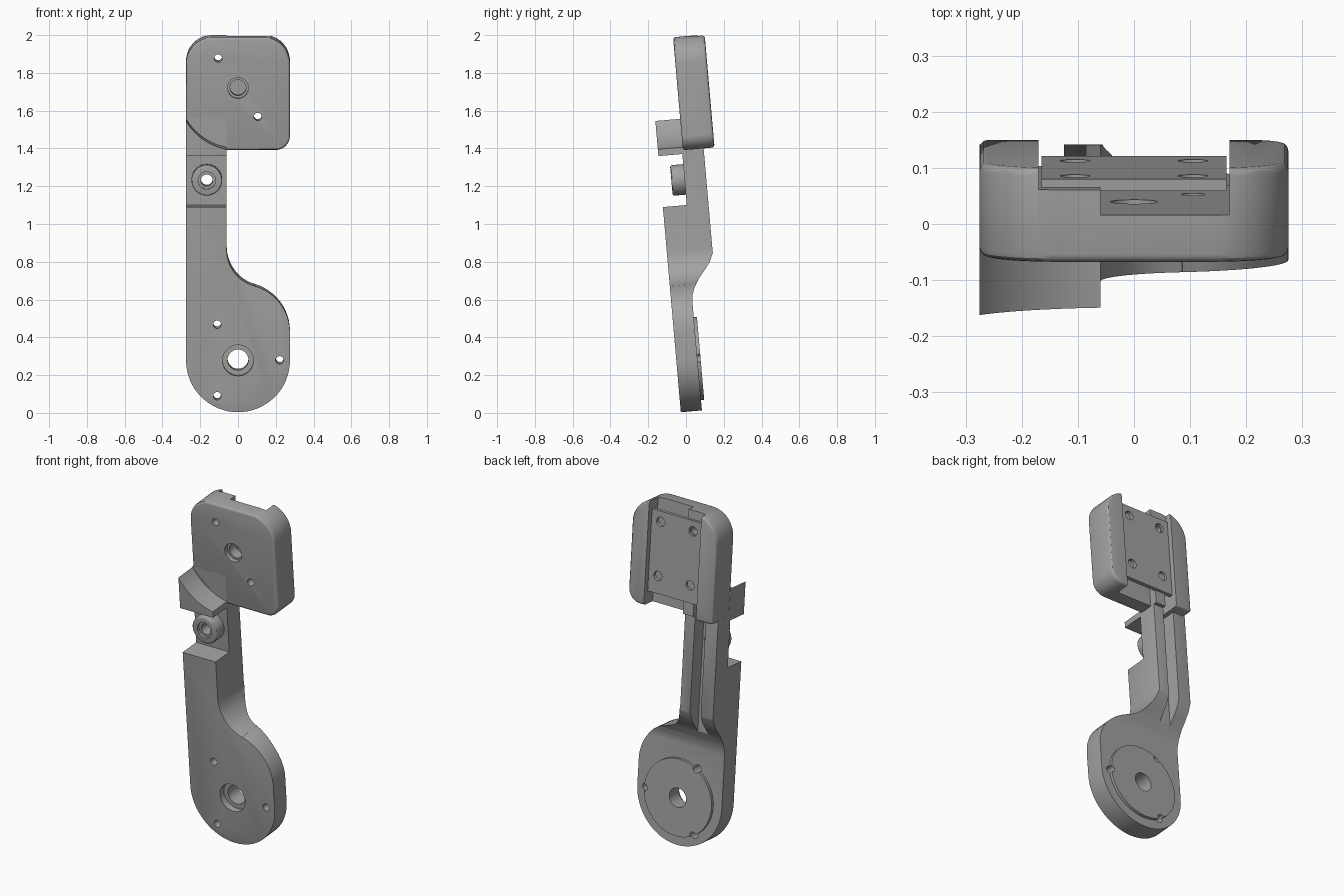
import bpy, bmesh, math
from mathutils import Matrix

if "Cube" in bpy.data.objects:
    bpy.data.objects.remove(bpy.data.objects["Cube"])

TILT = Matrix.Rotation(math.radians(5), 4, 'X')
FRONT, BACK = -0.027, 0.215          # depth range of the arm
HEAD_FRONT, HEAD_BACK = 0.105, 0.273
HUB = (0, 0.281)                     # lower pivot
HEAD = (0, 1.717)                    # head centre
BOSS = (-0.165, 1.232)

grey = bpy.data.materials.new("plain_grey")
grey.use_nodes = True
grey.diffuse_color = (0.36, 0.36, 0.36, 1)
grey.node_tree.nodes["Principled BSDF"].inputs["Base Color"].default_value = grey.diffuse_color


def arc(cx, cz, r, a0, a1, n=12):
    angles = [math.radians(a0 + (a1 - a0) * i / n) for i in range(n + 1)]
    return [(cx + r * math.cos(a), cz + r * math.sin(a)) for a in angles]


def rect(x0, x1, z0, z1):
    return [(x0, z0), (x1, z0), (x1, z1), (x0, z1)]


def disc(centre, r, n=48):
    return arc(*centre, r, 0, 360, n)[:-1]


def prism(name, outline, a, b, axis='Y'):
    """Extrude an outline from depth a to b, along y (x, z points) or x (y, z points)."""
    bm = bmesh.new()
    place = (lambda p, d: (p[0], d, p[1])) if axis == 'Y' else (lambda p, d: (d, p[0], p[1]))
    lo = [bm.verts.new(place(p, a)) for p in outline]
    hi = [bm.verts.new(place(p, b)) for p in outline]
    bm.faces.new(lo)
    bm.faces.new(hi)
    n = len(outline)
    for i in range(n):
        j = (i + 1) % n
        bm.faces.new((lo[i], lo[j], hi[j], hi[i]))
    bmesh.ops.recalc_face_normals(bm, faces=bm.faces)
    mesh = bpy.data.meshes.new(name)
    bm.to_mesh(mesh)
    bm.free()
    ob = bpy.data.objects.new(name, mesh)
    bpy.context.scene.collection.objects.link(ob)
    return ob


def finish(ob, cutters=(), bevel=0.0):
    """Round the edges, cut the recesses, then tilt and shade the part."""
    if bevel:
        m = ob.modifiers.new("rounding", 'BEVEL')
        m.width, m.segments, m.limit_method = bevel, 3, 'ANGLE'
        m.angle_limit = math.radians(40)
    for c in cutters:
        c.hide_render = True
        m = ob.modifiers.new("cut", 'BOOLEAN')
        m.operation, m.solver, m.object = 'DIFFERENCE', 'EXACT', c
    bpy.context.view_layer.update()
    shape = ob.evaluated_get(bpy.context.evaluated_depsgraph_get())
    mesh = bpy.data.meshes.new_from_object(shape)
    ob.modifiers.clear()
    ob.data = mesh
    for c in cutters:
        bpy.data.objects.remove(c)
    mesh.materials.clear()
    mesh.materials.append(grey)
    mesh.shade_smooth()
    mesh.set_sharp_from_angle(angle=math.radians(30))
    mesh.transform(TILT)


def cut(outline, a, b, axis='Y'):
    return prism("cutter", outline, a, b, axis)


# Arm: round hub at the bottom, narrow neck up to the cradle under the head
outline = (arc(*HUB, 0.275, 180, 360, 32) + arc(0.02, 0.43, 0.255, 0, 75)
           + arc(0.137, 0.867, 0.197, 255, 180) + [(-0.06, 1.56), (-0.275, 1.56)])
hub_back = [(0.085, -0.1), (0.085, 0.59), (0.09, 0.62), (0.102, 0.655), (0.131, 0.705),
            (0.165, 0.745), (0.195, 0.785), (0.21, 0.82), (0.23, 0.86), (0.4, 0.86), (0.4, -0.1)]
arm_cuts = [
    cut(hub_back, -0.5, 0.5, 'X'),                           # curved drop to the thin hub
    cut(rect(-0.5, 0.5, 1.096, 1.367), -0.2, 0.1),           # front step around the boss
    cut(disc(HEAD, 0.32, 96), -0.2, HEAD_FRONT),             # concave cradle
    cut(rect(-0.5, 0.5, 1.4, 1.7), 0.115, 0.4),              # room for the head
    cut(rect(-0.195, -0.125, 0.66, 1.45), 0.13, 0.4),        # cable channel
    cut(disc(HUB, 0.055), -0.2, 0.3),
    cut(disc(HUB, 0.082), -0.2, 0.01),
    cut(disc(BOSS, 0.031), 0, 0.3),
]
screws = [(-0.11, 0.472), (0.22, 0.283), (-0.11, 0.092)]
arm_cuts += [cut(disc(p, 0.021, 20), -0.2, 0.3) for p in screws]
finish(prism("arm", outline, FRONT, BACK), arm_cuts, 0.012)

# Round pad on the back of the hub
pad = prism("hub_pad", disc(HUB, 0.22, 64), 0.07, 0.102)
finish(pad, [cut(disc(HUB, 0.055), 0, 0.2)] + [cut(disc(p, 0.021, 20), 0, 0.2) for p in screws])

# Boss on the thin part of the arm
boss = prism("boss", disc(BOSS, 0.081), 0.03, 0.11)
finish(boss, [cut(disc(BOSS, 0.031), -0.1, 0.2), cut(disc(BOSS, 0.046), -0.1, 0.045)], 0.01)

# Head: rounded block with a stepped channel down its back
outline = ([(-0.275, 1.387)] + arc(0.2, 1.462, 0.075, 270, 360)
           + arc(0.135, 1.847, 0.14, 0, 90) + arc(-0.135, 1.847, 0.14, 90, 180))
pins = [(-0.105, 1.875), (0.105, 1.565)]
head_cuts = [
    cut(rect(-0.17, 0.17, 1, 2.3), 0.235, 0.4),
    cut(rect(-0.06, 0.17, 1, 2.3), 0.19, 0.4),
    cut(rect(-0.17, -0.125, 1, 1.5), 0.13, 0.4),
    cut(disc(HEAD, 0.055), 0, 0.13),
    cut(disc(HEAD, 0.042), 0, 0.3),
]
head_cuts += [cut(disc(p, 0.021, 20), 0, 0.4) for p in pins]
finish(prism("head", outline, HEAD_FRONT, HEAD_BACK), head_cuts, 0.014)

# Mounting plate with four screw holes
plate = prism("back_plate", rect(-0.165, 0.165, 1.465, 1.935), 0.228, 0.25)
holes = [(x, z) for x in (-0.105, 0.105) for z in (1.565, 1.875)]
finish(plate, [cut(disc(p, 0.027, 24), 0.1, 0.4) for p in holes])
